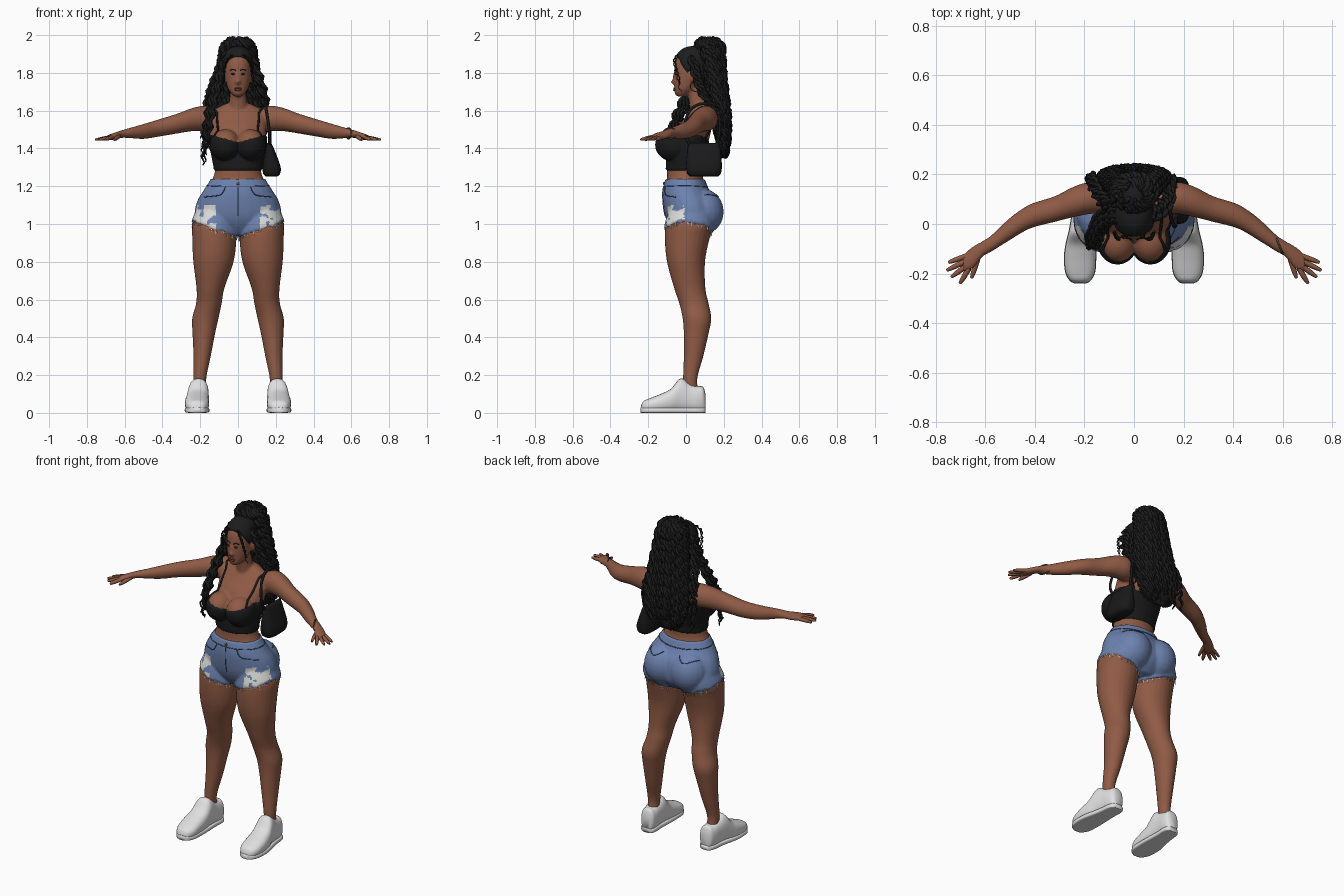
import bpy, bmesh, math, random
from mathutils import Vector, Matrix, noise
from mathutils.bvhtree import BVHTree

random.seed(4)
old = bpy.data.objects.get("Cube")
if old:
    bpy.data.objects.remove(old)


def material(name, *rgb):
    mat = bpy.data.materials.new(name)
    mat.use_nodes = True
    mat.diffuse_color = (*rgb, 1)
    shader = next(n for n in mat.node_tree.nodes if n.type == 'BSDF_PRINCIPLED')
    shader.inputs["Base Color"].default_value = (*rgb, 1)
    return mat


skin = material("skin brown", .28, .105, .06)
hair = material("hair black", .012, .012, .012)
fabric = material("fabric black", .01, .01, .01)
denim = material("denim blue", .15, .22, .42)
seam = material("seam dark blue", .05, .08, .17)
fray = material("frayed white", .7, .7, .68)
shoe_white = material("shoe white", .75, .75, .75)
lip = material("lip brown", .19, .05, .035)
metal = material("jewellery bronze", .12, .07, .04)
eye_dark = material("eye dark", .03, .015, .01)


def smooth_rows(rows, n=6):
    """Interpolate rows of numbers with a smooth spline."""
    out, last = [], len(rows) - 1
    for i in range(last):
        quad = [rows[max(0, min(last, i + k))] for k in (-1, 0, 1, 2)]
        for s in range(n):
            t = s / n
            out.append([b + t / 2 * (c - a + t * (2*a - 5*b + 4*c - d + t * (3*(b - c) + d - a)))
                        for a, b, c, d in zip(*quad)])
    return out + [list(rows[last])]


def loft(bm, rows, axis='z', side=1, power=2, n=5, sides=24):
    """Closed skin through oval rows: position on axis, two centres, two radii."""
    rings = []
    for t, a, b, ra, rb in smooth_rows(rows, n):
        ring = []
        for k in range(sides):
            angle = math.tau * k / sides
            c, s = math.cos(angle), math.sin(angle)
            u = a + ra * math.copysign(abs(c) ** (2 / power), c)
            v = b + rb * math.copysign(abs(s) ** (2 / power), s)
            x, y, z = {'x': (t, u, v), 'y': (u, t, v), 'z': (u, v, t)}[axis]
            ring.append(bm.verts.new((x * side, y, z)))
        rings.append(ring)
    for low, high in zip(rings, rings[1:]):
        for k in range(sides):
            j = (k + 1) % sides
            bm.faces.new((low[k], low[j], high[j], high[k]))
    bm.faces.new(rings[0][::-1])
    bm.faces.new(rings[-1])


def ball(bm, place, size):
    bmesh.ops.create_uvsphere(bm, u_segments=20, v_segments=12, radius=1,
                              matrix=Matrix.Translation(place) @ Matrix.Diagonal((*size, 1)))


def finish(name, bm, *mats, recalc=True):
    if recalc:
        bmesh.ops.recalc_face_normals(bm, faces=bm.faces[:])
    mesh = bpy.data.meshes.new(name)
    bm.to_mesh(mesh)
    bm.free()
    for mat in mats:
        mesh.materials.append(mat)
    mesh.shade_smooth()
    obj = bpy.data.objects.new(name, mesh)
    bpy.context.scene.collection.objects.link(obj)
    return obj


def tubes(name, paths, radius, mat, cyclic=False, taper=False):
    data = bpy.data.curves.new(name, 'CURVE')
    data.dimensions = '3D'
    data.bevel_depth, data.bevel_resolution, data.use_fill_caps = radius, 1, True
    for path in paths:
        spline = data.splines.new('POLY')
        spline.points.add(len(path) - 1)
        spline.use_cyclic_u = cyclic
        spline.points.foreach_set("co", [v for co in path for v in (*co, 1)])
        if taper:
            spline.points.foreach_set("radius", [1 - .7 * (i / len(path)) ** 4 for i in range(len(path))])
    data.materials.append(mat)
    obj = bpy.data.objects.new(name, data)
    bpy.context.scene.collection.objects.link(obj)


# Body: overlapping volumes fused into one skin
bm = bmesh.new()
ball(bm, (0, -.064, 1.752), (.016, .018, .012))
ball(bm, (0, -.06, 1.775), (.009, .012, .028))
for side in (1, -1):
    ball(bm, (.066 * side, -.065, 1.42), (.077, .092, .082))
    ball(bm, (.088 * side, .085, 1.065), (.105, .107, .115))
    ball(bm, (.073 * side, .045, 1.775), (.011, .02, .03))
loft(bm, [(.95, 0, .03, .09, .08), (1, 0, .035, .19, .12), (1.05, 0, .03, .222, .135),
          (1.12, 0, .02, .208, .135), (1.18, 0, .0, .172, .115), (1.24, 0, -.005, .135, .097),
          (1.29, 0, -.005, .122, .095), (1.35, 0, 0, .132, .097), (1.42, 0, .015, .145, .1),
          (1.5, 0, .04, .15, .095), (1.56, 0, .07, .15, .078), (1.61, 0, .085, .115, .055),
          (1.64, 0, .09, .06, .04)])
loft(bm, [(1.57, 0, .08, .06, .055), (1.66, 0, .06, .045, .046), (1.76, 0, .045, .045, .05)])
loft(bm, [(1.674, 0, -.025, .018, .02), (1.69, 0, -.018, .036, .042), (1.72, 0, 0, .055, .062),
          (1.76, 0, .015, .066, .078), (1.8, 0, .025, .071, .088), (1.85, 0, .03, .071, .088),
          (1.89, 0, .035, .062, .076), (1.92, 0, .04, .04, .05), (1.93, 0, .04, .01, .015)])
for side in (1, -1):
    loft(bm, [(.1, .2, .03, .034, .04), (.18, .202, .022, .034, .038), (.3, .19, .04, .046, .052),
              (.42, .181, .054, .06, .066), (.5, .173, .058, .07, .076), (.58, .154, .042, .068, .078),
              (.66, .146, .02, .074, .083), (.8, .13, .0, .107, .101), (.92, .125, .006, .117, .118),
              (1, .125, .02, .117, .125), (1.08, .11, .03, .1, .11)], side=side)
    loft(bm, [(.1, .09, 1.55, .05, .06), (.17, .105, 1.558, .064, .068), (.24, .09, 1.553, .062, .062),
              (.32, .06, 1.532, .052, .053), (.42, .03, 1.508, .049, .046), (.5, -.02, 1.49, .045, .04),
              (.57, -.075, 1.482, .034, .028), (.61, -.1, 1.477, .032, .021),
              (.65, -.135, 1.466, .045, .019), (.69, -.16, 1.457, .036, .014)], 'x', side)
body = finish("body", bm, skin)
fuse = body.modifiers.new("fuse", 'REMESH')
fuse.mode, fuse.voxel_size = 'VOXEL', .008
relax = body.modifiers.new("relax", 'SMOOTH')
relax.factor, relax.iterations = .5, 4
bpy.context.view_layer.update()
fused = bpy.data.meshes.new_from_object(body.evaluated_get(bpy.context.evaluated_depsgraph_get()))
body.modifiers.clear()
body.data = fused
fused.materials.clear()
fused.materials.append(skin)
fused.shade_smooth()
bm = bmesh.new()
bm.from_mesh(fused)
surface = BVHTree.FromBMesh(bm)
bm.free()

# Fingers and thumbs
digits = [((.665, -.125 - .018 * k, 1.462), tip) for k, tip in
          enumerate([(.748, -.155, 1.446), (.755, -.187, 1.446), (.737, -.214, 1.446), (.702, -.24, 1.446)])]
digits.append(((.63, -.14, 1.465), (.655, -.218, 1.445)))
tubes("fingers", [[Vector(base).lerp(Vector(tip), i / 9) * Vector((1, 1, 1)).length / math.sqrt(3)
                   for i in range(10)] for base, tip in
                  [[(x * s, y, z) for x, y, z in ends] for ends in digits for s in (1, -1)]],
      .011, skin, taper=True)


def snap(co, lift):
    spot, normal, _, _ = surface.find_nearest(Vector(co))
    return spot + normal * lift


def garment(name, keep, lift, mats, pick=lambda c: 0):
    """Close-fitting cloth raised from the matching part of the body."""
    bm = bmesh.new()
    bm.from_mesh(body.data)
    bmesh.ops.delete(bm, geom=[f for f in bm.faces if not keep(f.calc_center_median())], context='FACES')
    bm.normal_update()
    for _ in range(3):
        edge = {v: [e.other_vert(v).co.copy() for e in v.link_edges if e.is_boundary]
                for v in bm.verts if v.is_boundary}
        for v, near in edge.items():
            v.co = v.co / 2 + sum(near, Vector((0, 0, 0))) / len(near) / 2
    for v in bm.verts:
        v.co += v.normal * (lift / 4 if v in edge else lift)
    for f in bm.faces:
        f.material_index = pick(f.calc_center_median())
    rim = [v.co.copy() for v in edge]
    finish(name, bm, *mats, recalc=False)
    return rim


# Clothes
def in_shorts(c):
    hem = .932 + .34 * abs(c.x) - .15 * max(c.y, 0) + .008 * noise.noise(c * 60)
    return hem < c.z < 1.238 and abs(c.x) < .3


def worn(c):
    patch = abs(c.x) > .115 and c.y < -.01 and c.z < 1.1 and noise.noise(c * 28) > -.2
    return 1 if patch else 0


rim = garment("denim_shorts", in_shorts, .008, (denim, fray), worn)
threads = []
for co in rim:
    if co.z < 1.08 and random.random() < .35:
        threads.append([co, co + Vector((random.uniform(-.006, .006), 0, -random.uniform(.008, .024)))])
tubes("hem_threads", threads, .0018, fray)
garment("crop_top", lambda c: 1.285 < c.z < 1.432 + .27 * min(abs(c.x), .13) and abs(c.x) < .2,
        .008, (fabric,))


def seam_path(points, lift=.008, n=8):
    return [snap(p, lift) for p in smooth_rows(points, n)]


# Shorts stitching, button and straps
lines = [seam_path([(0, -.14, 1.2), (0, -.14, 1.12), (0, -.12, 1.04)])]
for side in (1, -1):
    lines.append(seam_path([(.07 * side, -.12, 1.2), (.1 * side, -.12, 1.155), (.19 * side, -.06, 1.145)]))
    lines.append(seam_path([(.05 * side, .14, 1.17), (.1 * side, .16, 1.135), (.17 * side, .1, 1.16)]))
tubes("pocket_seams", lines, .0028, seam)
waist = [snap((.16 * math.cos(a), .12 * math.sin(a), 1.2), .008)
         for a in (math.tau * k / 60 for k in range(60))]
tubes("waistband_seam", [waist], .0025, seam, cyclic=True)
bm = bmesh.new()
ball(bm, snap((0, -.14, 1.22), .01), (.009, .004, .009))
finish("shorts_button", bm, metal)
tubes("top_straps", [seam_path([(.115 * s, -.1, 1.455), (.12 * s, -.03, 1.54), (.125 * s, .08, 1.65),
                                (.115 * s, .17, 1.54), (.11 * s, .14, 1.43)], .002) for s in (1, -1)], .006, fabric)

# Shoulder bag
bm = bmesh.new()
loft(bm, [(1.252, .178, .095, .03, .075), (1.265, .178, .095, .044, .088), (1.3, .178, .095, .048, .095),
          (1.36, .172, .095, .034, .091), (1.42, .165, .095, .016, .082), (1.43, .165, .095, .006, .07)], power=3)
finish("shoulder_bag", bm, fabric)
tubes("bag_strap", [smooth_rows([(.168, .02, 1.42), (.165, -.01, 1.5), (.15, .02, 1.6), (.145, .09, 1.637),
                                 (.155, .165, 1.6), (.168, .178, 1.5), (.168, .165, 1.42)], 8)], .008, fabric)

# Shoes with flat soles
shape = [(-.238, .216, .022, .018), (-.225, .217, .043, .03), (-.19, .217, .06, .038),
         (-.13, .217, .064, .05), (-.08, .214, .061, .063), (-.03, .209, .054, .09),
         (.02, .205, .049, .078), (.06, .202, .048, .07), (.09, .2, .041, .068), (.103, .2, .026, .05)]
for side, word in ((1, "left"), (-1, "right")):
    bm = bmesh.new()
    loft(bm, [(y, x, r + .002, w, r) for y, x, w, r in shape], 'y', side, 2.5)
    finish(word + "_shoe", bm, shoe_white)
    bm = bmesh.new()
    loft(bm, [(y * 1.01, x, .014, w * 1.02, .014) for y, x, w, _ in shape], 'y', side, 5)
    finish(word + "_sole", bm, shoe_white)

# Face
bm = bmesh.new()
ball(bm, snap((0, -.07, 1.718), 0), (.021, .006, .005))
ball(bm, snap((0, -.07, 1.709), 0), (.018, .007, .006))
finish("lips", bm, lip)
bm = bmesh.new()
for side in (1, -1):
    ball(bm, snap((.029 * side, -.07, 1.795), -.001), (.014, .005, .0055))
finish("eyes", bm, eye_dark)
tubes("eyebrows", [seam_path([(.013 * s, -.07, 1.812), (.03 * s, -.07, 1.82), (.047 * s, -.05, 1.813)], 0)
                   for s in (1, -1)], .003, hair)

# Jewellery
hoop = [(.026 * math.cos(math.tau * k / 24), .026 * math.sin(math.tau * k / 24)) for k in range(24)]
tubes("hoop_earrings", [[(.08 * s, .05 + u, 1.728 + v) for u, v in hoop] for s in (1, -1)], .003, metal, True)
tubes("bracelet", [[(.585 - .6 * u, -.085 + 1.4 * u, 1.48 + 1.1 * v) for u, v in hoop]], .004, metal, True)

# Hair: scalp cap, ponytail core and curls
garment("hair_cap", lambda c: c.z > max(1.68, 1.88 - 1.7 * (c.y + .04)) and
        not (abs(c.x) > .07 and c.z < 1.815 and c.y < .07), .012, (hair,))
tail = [(1.985, 0, .12, .035, .03), (1.95, 0, .125, .078, .068), (1.88, 0, .14, .095, .06),
        (1.75, 0, .16, .115, .05), (1.6, 0, .182, .135, .046), (1.48, 0, .195, .135, .036),
        (1.39, 0, .2, .1, .022), (1.35, 0, .2, .05, .012)]
bm = bmesh.new()
loft(bm, tail)
finish("ponytail", bm, hair)


def curl(path, size=.009, turns=.07):
    """Wind a path into a loose spiral."""
    phase, out, length = random.uniform(0, math.tau), [], 0
    for i, p in enumerate(path):
        p = Vector(p)
        length += (p - Vector(path[i - 1])).length if i else 0
        a = phase + math.tau * length / turns
        out.append(p + Vector((math.cos(a), math.sin(a), .4 * math.sin(2 * a))) * size)
    return out


curls = []
rows = smooth_rows(tail, 8)
for k in range(70):
    a = math.tau * k / 70 + random.uniform(-.05, .05)
    stop = len(rows) - random.randint(0, 14)
    curls.append(curl([(x + rx * math.cos(a), y + ry * math.sin(a), z)
                       for z, x, y, rx, ry in rows[random.randint(0, 5):stop]]))
locks = [(16, .022, [(-.06, .03, 1.88), (-.1, .03, 1.76), (-.135, .0, 1.65), (-.155, -.05, 1.54),
                     (-.172, -.075, 1.43), (-.18, -.07, 1.33)]),
         (12, .02, [(.06, .04, 1.88), (.1, .06, 1.78), (.13, .1, 1.68), (.145, .17, 1.58), (.14, .19, 1.45)]),
         (10, .022, [(-.07, .07, 1.86), (-.12, .1, 1.74), (-.155, .16, 1.62), (-.165, .18, 1.5), (-.16, .19, 1.38)])]
for count, spread, path in locks:
    for _ in range(count):
        shift = Vector([random.uniform(-spread, spread) for _ in range(3)])
        full = [Vector(p) + shift for p in smooth_rows(path, 9)]
        curls.append(curl(full[:len(full) - random.randint(0, 12)]))
tubes("hair_curls", curls, .009, hair, taper=True)
wisps = [curl(smooth_rows([(.03 * s, -.045, 1.895), (.062 * s, -.06, 1.86), (.075 * s, -.045, 1.79),
                           (.08 * s, -.03, end)], 9), .006, .05) for s in (1, -1) for end in (1.74, 1.7)]
tubes("face_wisps", wisps, .0035, hair, taper=True)
